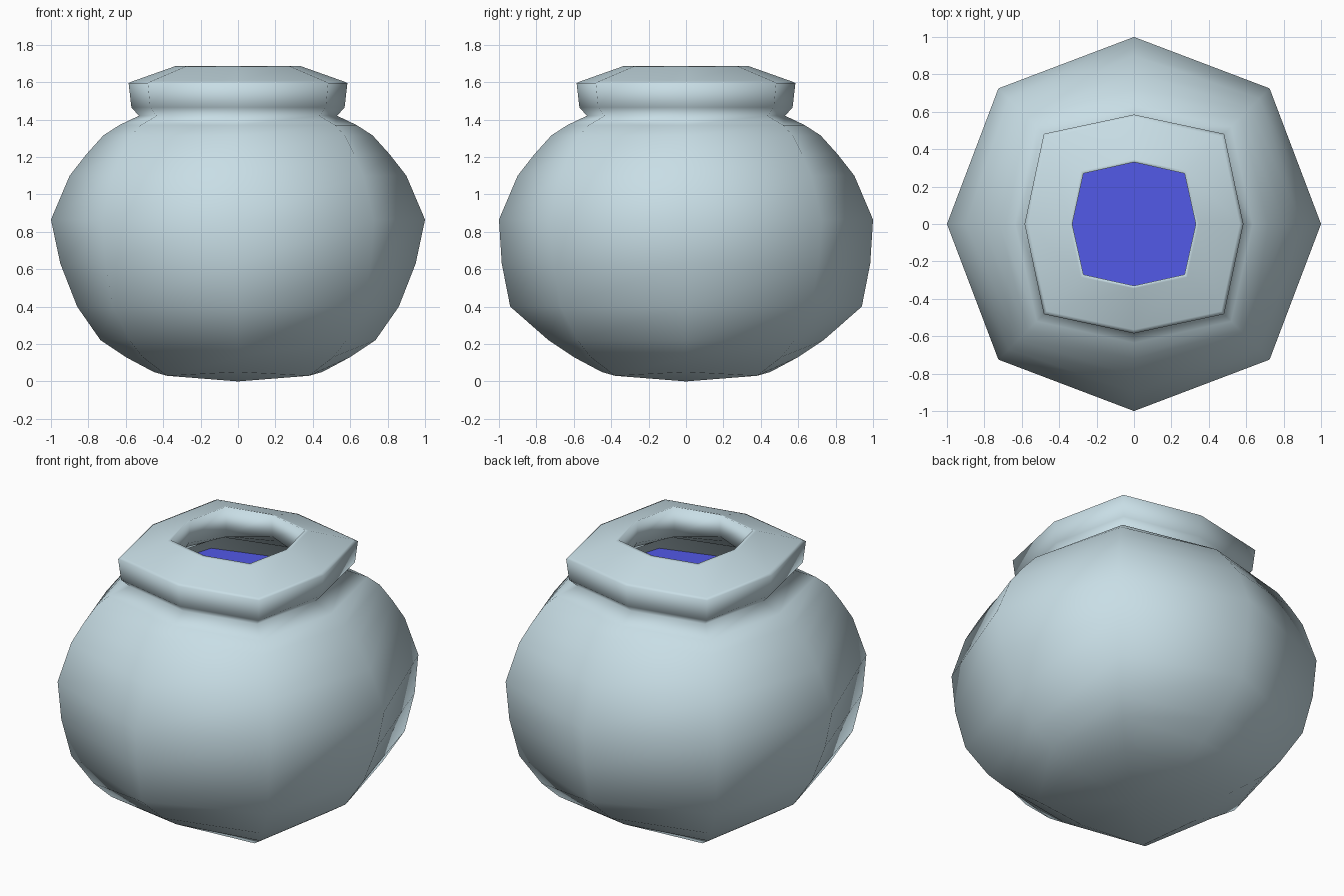
import bpy
import bmesh

cube = bpy.data.objects.get("Cube")
if cube:
    bpy.data.objects.remove(cube, do_unlink=True)


def make_material(name, rgb):
    mat = bpy.data.materials.new(name)
    mat.use_nodes = True
    colour = (*rgb, 1.0)
    mat.diffuse_color = colour
    mat.node_tree.nodes["Principled BSDF"].inputs["Base Color"].default_value = colour
    return mat


def add_ring(bm, z, side, front, corner, corner_z=None):
    """Eight-sided ring: side, front and corner vertices have their own reach."""
    low = z if corner_z is None else corner_z
    points = []
    for sx, sy in ((1, 0), (1, 1), (0, 1), (-1, 1), (-1, 0), (-1, -1), (0, -1), (1, -1)):
        if sx and sy:
            points.append((sx * corner, sy * corner, low))
        else:
            points.append((sx * side, sy * front, z))
    return [bm.verts.new(p) for p in points]


def bridge(bm, lower, upper):
    count = len(lower)
    for i in range(count):
        j = (i + 1) % count
        bm.faces.new((lower[i], lower[j], upper[j], upper[i]))


def cap(bm, ring, z, flip=False):
    centre = bm.verts.new((0, 0, z))
    for a, b in zip(ring, ring[1:] + ring[:1]):
        bm.faces.new((centre, b, a) if flip else (centre, a, b))


def finish(bm, name, mat):
    mesh = bpy.data.meshes.new(name)
    bm.to_mesh(mesh)
    bm.free()
    mesh.materials.append(mat)
    for face in mesh.polygons:
        face.use_smooth = True
    obj = bpy.data.objects.new(name, mesh)
    bpy.context.collection.objects.link(obj)
    return obj


glass = make_material("pale blue grey glass", (0.58, 0.73, 0.79))
fluid = make_material("deep blue liquid", (0.085, 0.1, 0.8))

# Rings hold: height, side reach, front reach, corner reach, corner height if different
belly = [
    (0.05, 0.45, 0.45, 0.38, 0.03),
    (0.13, 0.60, 0.60, 0.51),
    (0.22, 0.735, 0.735, 0.58),
    (0.40, 0.86, 0.94, 0.67),
    (0.63, 0.95, 0.985, 0.71),
    (0.865, 1.0, 1.0, 0.725),
    (1.10, 0.90, 0.90, 0.67),
    (1.215, 0.81, 0.81, 0.62),
    (1.315, 0.72, 0.72, 0.57),
    (1.37, 0.635, 0.635, 0.52),
]

# Collar and inner wall share one reach for side and front:
# height, reach, corner reach, corner height
collar = [
    (1.42, 0.53, 0.435, 1.42),
    (1.465, 0.57, 0.47, 1.465),
    (1.595, 0.585, 0.482, 1.595),
    (1.604, 0.565, 0.466, 1.604),
    (1.682, 0.345, 0.284, 1.682),
    (1.687, 0.33, 0.27, 1.687),
    (1.55, 0.335, 0.272, 1.50),
    (1.49, 0.41, 0.34, 1.46),
    (1.42, 0.50, 0.41, 1.41),
    (1.34, 0.65, 0.52, 1.34),
    (1.21, 0.80, 0.61, 1.21),
]

# Vessel: rounded belly, thick collar with a wavy lip, and the inner wall in one skin
bm = bmesh.new()
rings = [add_ring(bm, *values) for values in belly]
rings += [add_ring(bm, z, reach, reach, corner, low) for z, reach, corner, low in collar]
for lower, upper in zip(rings, rings[1:]):
    bridge(bm, lower, upper)
cap(bm, rings[0], 0.0, flip=True)
finish(bm, "flask_body", glass)

# Liquid: surface filling the vessel up to the shoulder
bm = bmesh.new()
level, reach, corner, low = collar[-1]
surface = add_ring(bm, level, reach, reach, corner, low)
cap(bm, surface, level)
finish(bm, "liquid_surface", fluid)
